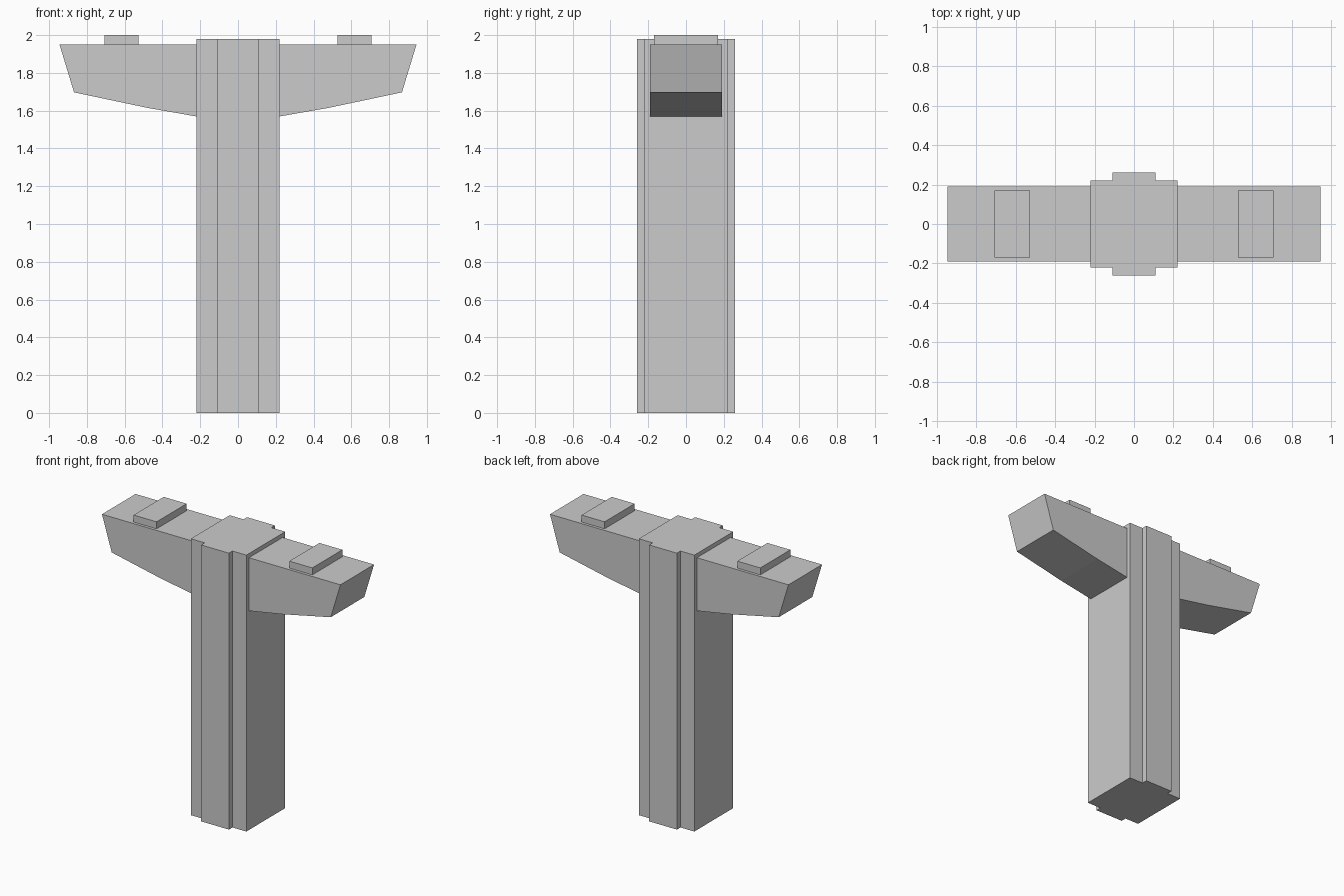
import bpy, bmesh
from mathutils import Vector

if "Cube" in bpy.data.objects:
    bpy.data.objects.remove(bpy.data.objects["Cube"])


def extrude(name, profile, direction, mirror=False):
    """Extrude a closed planar profile; optionally mirror it across x = 0."""
    bm = bmesh.new()
    face = bm.faces.new([bm.verts.new(p) for p in profile])
    geom = bmesh.ops.extrude_face_region(bm, geom=[face], use_keep_orig=True)["geom"]
    moved = [g for g in geom if isinstance(g, bmesh.types.BMVert)]
    bmesh.ops.translate(bm, verts=moved, vec=Vector(direction))
    bmesh.ops.recalc_face_normals(bm, faces=bm.faces)
    mesh = bpy.data.meshes.new(name)
    bm.to_mesh(mesh)
    bm.free()
    obj = bpy.data.objects.new(name, mesh)
    bpy.context.collection.objects.link(obj)
    if mirror:
        obj.modifiers.new("Mirror", "MIRROR").use_mirror_merge = False
    return obj


# Column: square shaft with a raised strip on the front and back
half = [(0.11, -0.26), (0.11, -0.22), (0.22, -0.22),
        (0.22, 0.22), (0.11, 0.22), (0.11, 0.26)]
outline = half + [(-x, y) for x, y in reversed(half)]
extrude("column", [(x, y, 0) for x, y in outline], (0, 0, 1.98))

# Tapered cantilever arms, slightly embedded in the column
arm = [(0.20, 1.566), (0.48, 1.615), (0.868, 1.697), (0.945, 1.95), (0.20, 1.95)]
extrude("cantilever_arms", [(x, -0.19, z) for x, z in arm], (0, 0.38, 0), mirror=True)

# Bearing pads on top of the arms
pad = [(0.526, -0.17), (0.708, -0.17), (0.708, 0.17), (0.526, 0.17)]
extrude("bearing_pads", [(x, y, 1.95) for x, y in pad], (0, 0, 0.05), mirror=True)
